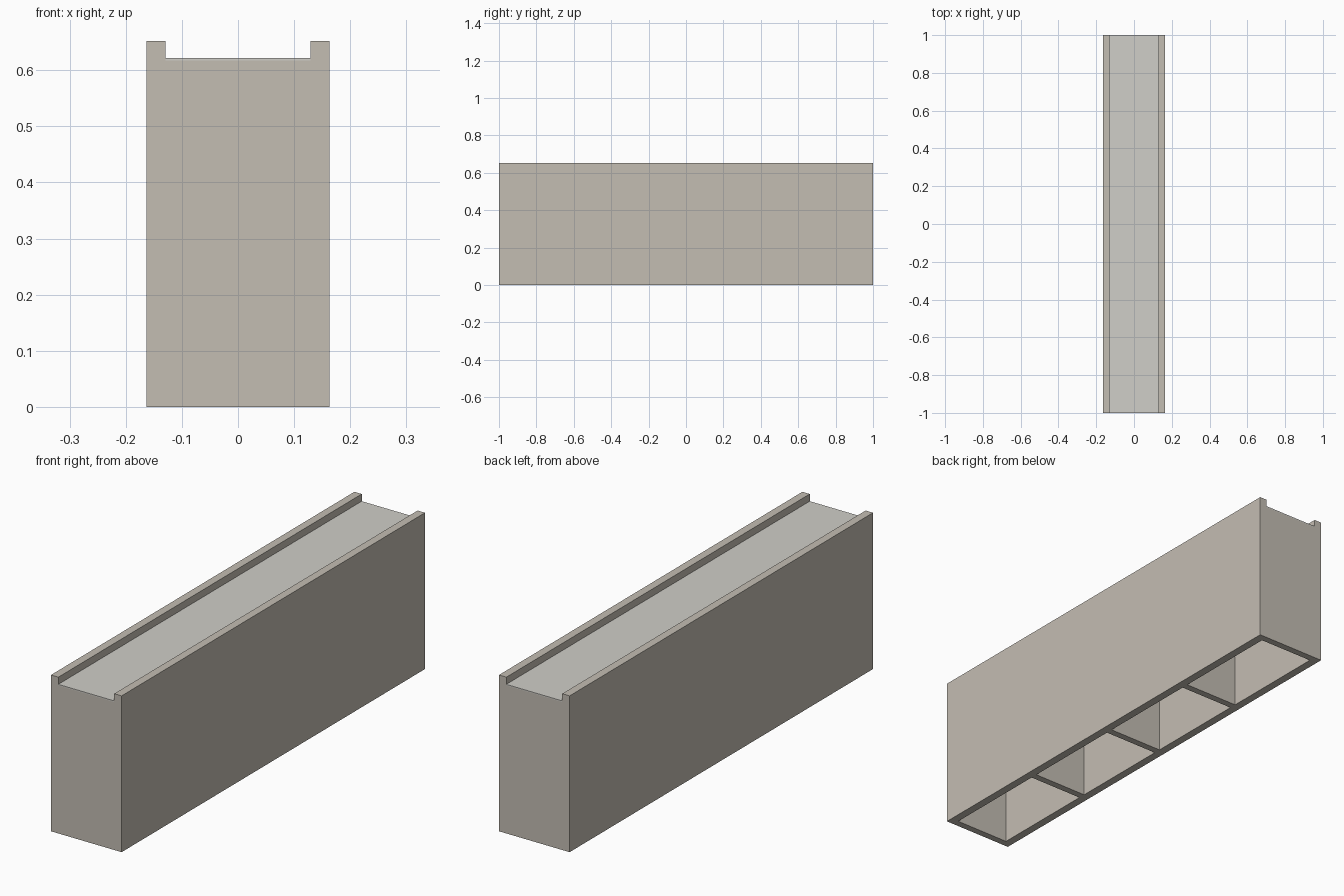
import bpy, bmesh
from mathutils import Matrix, Vector

if "Cube" in bpy.data.objects:
    bpy.data.objects.remove(bpy.data.objects["Cube"])

W, H, L = 0.163, 0.652, 1.0       # half width, height, half length
INNER, FLOOR, TOP = 0.129, 0.617, 0.622
WALL = 0.03


def material(name, color):
    m = bpy.data.materials.new(name)
    m.diffuse_color = (*color, 1)
    m.use_nodes = True
    m.node_tree.nodes["Principled BSDF"].inputs["Base Color"].default_value = m.diffuse_color
    return m


def add_object(name, bm, mat=None):
    bmesh.ops.recalc_face_normals(bm, faces=bm.faces[:])
    me = bpy.data.meshes.new(name)
    bm.to_mesh(me)
    bm.free()
    ob = bpy.data.objects.new(name, me)
    bpy.context.collection.objects.link(ob)
    if mat:
        me.materials.append(mat)
    return ob


def add_box(bm, lo, hi):
    lo, hi = Vector(lo), Vector(hi)
    mat = Matrix.Translation((lo + hi) / 2) @ Matrix.Diagonal((*(hi - lo), 1))
    bmesh.ops.create_cube(bm, size=1, matrix=mat)


stone = material("warm_stone", (0.55, 0.51, 0.45))
pale = material("pale_panel", (0.63, 0.62, 0.58))

# Trough body: channel profile extruded along y
half = [(W, 0), (W, H), (INNER, H), (INNER, FLOOR)]
profile = half + [(-x, z) for x, z in reversed(half)]
bm = bmesh.new()
face = bm.faces.new([bm.verts.new((x, -L, z)) for x, z in profile])
ext = bmesh.ops.extrude_face_region(bm, geom=[face])
bmesh.ops.translate(bm, vec=(0, 2 * L, 0),
                    verts=[v for v in ext["geom"] if isinstance(v, bmesh.types.BMVert)])
body = add_object("trough_body", bm, stone)

# Four hollow cells between the end walls and three dividers
centers = [-L + WALL / 2, -0.486, -0.005, 0.478, L - WALL / 2]
bm = bmesh.new()
for a, b in zip(centers, centers[1:]):
    add_box(bm, (-INNER + 0.001, a + WALL / 2, -0.1), (INNER - 0.001, b - WALL / 2, 0.64))
cutter = add_object("cell_cutter", bm)
cutter.hide_render = True

mod = body.modifiers.new("cells", "BOOLEAN")
mod.operation = "DIFFERENCE"
mod.solver = "EXACT"
mod.object = cutter
bpy.context.view_layer.objects.active = body
bpy.ops.object.modifier_apply(modifier=mod.name)
bpy.data.objects.remove(cutter)

# Thin cover panel recessed between the rims
bm = bmesh.new()
add_box(bm, (-INNER, -L, FLOOR), (INNER, L, TOP))
add_object("cover_panel", bm, pale)
